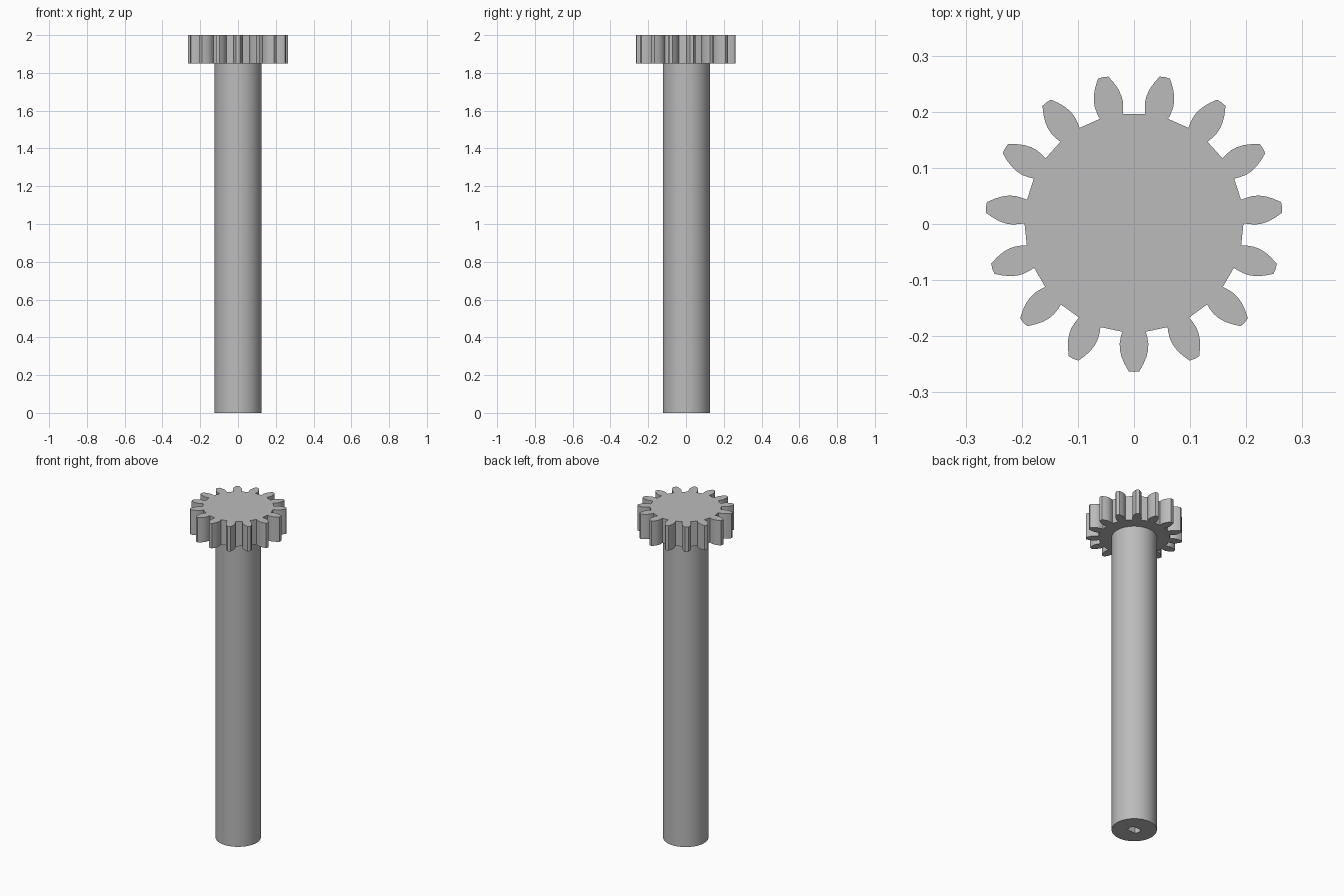
import bpy, bmesh, math
from mathutils import Matrix, Vector

if "Cube" in bpy.data.objects:
    bpy.data.objects.remove(bpy.data.objects["Cube"], do_unlink=True)

TEETH = 15
CENTRE_Y = 0.002
GEAR_BASE, TOP = 1.85, 2.0
SHAFT_RADIUS = 0.124
SOCKET_DEPTH = 0.3

grey = bpy.data.materials.new("grey_plastic")
grey.use_nodes = True
GREY = (0.5, 0.5, 0.5, 1)
grey.diffuse_color = GREY
grey.node_tree.nodes["Principled BSDF"].inputs["Base Color"].default_value = GREY


def prism(name, outline, z0, z1):
    """Extrude a closed outline between two heights."""
    bm = bmesh.new()
    base = bm.faces.new([bm.verts.new((x, y, z0)) for x, y in outline])
    grown = bmesh.ops.extrude_face_region(bm, geom=[base])["geom"]
    verts = [v for v in grown if isinstance(v, bmesh.types.BMVert)]
    bmesh.ops.translate(bm, verts=verts, vec=(0, 0, z1 - z0))
    bmesh.ops.recalc_face_normals(bm, faces=bm.faces)
    mesh = bpy.data.meshes.new(name)
    bm.to_mesh(mesh)
    bm.free()
    mesh.materials.append(grey)
    obj = bpy.data.objects.new(name, mesh)
    obj.location.y = CENTRE_Y
    bpy.context.collection.objects.link(obj)
    return obj


def smooth(obj):
    bpy.ops.object.select_all(action='DESELECT')
    obj.select_set(True)
    bpy.context.view_layer.objects.active = obj
    bpy.ops.object.shade_smooth_by_angle(angle=math.radians(30))


# Gear: one tooth flank (radius, half width), mirrored and repeated
flank = [(0.194, 0.021), (0.203, 0.0235), (0.215, 0.0255), (0.226, 0.0252),
         (0.238, 0.0225), (0.251, 0.0171), (0.2645, 0.0095)]
tooth = [(r, -w) for r, w in flank] + [(0.2655, 0)] + [(r, w) for r, w in reversed(flank)]
gear_outline = []
for i in range(TEETH):
    turn = Matrix.Rotation(i * math.tau / TEETH - math.pi / 2, 2)
    gear_outline += [tuple(turn @ Vector(p)) for p in tooth]
smooth(prism("gear", gear_outline, GEAR_BASE, TOP))

# Round shaft
circle = [(SHAFT_RADIUS * math.cos(a), SHAFT_RADIUS * math.sin(a))
          for a in (i * math.tau / 96 for i in range(96))]
shaft = prism("shaft", circle, 0, GEAR_BASE + 0.01)

# Socket in the shaft's lower end: a round hole with two flats
socket_outline = []
for start in (0, math.pi):
    for i in range(13):
        a = start + math.radians(-42 + 7 * i)
        socket_outline.append((0.035 * math.cos(a), 0.035 * math.sin(a)))
cutter = prism("socket_cutter", socket_outline, -0.1, SOCKET_DEPTH)
cutter.hide_render = True
cut = shaft.modifiers.new("socket", 'BOOLEAN')
cut.operation = 'DIFFERENCE'
cut.solver = 'EXACT'
cut.object = cutter
bpy.context.view_layer.objects.active = shaft
bpy.ops.object.modifier_apply(modifier=cut.name)
bpy.data.objects.remove(cutter, do_unlink=True)
smooth(shaft)
